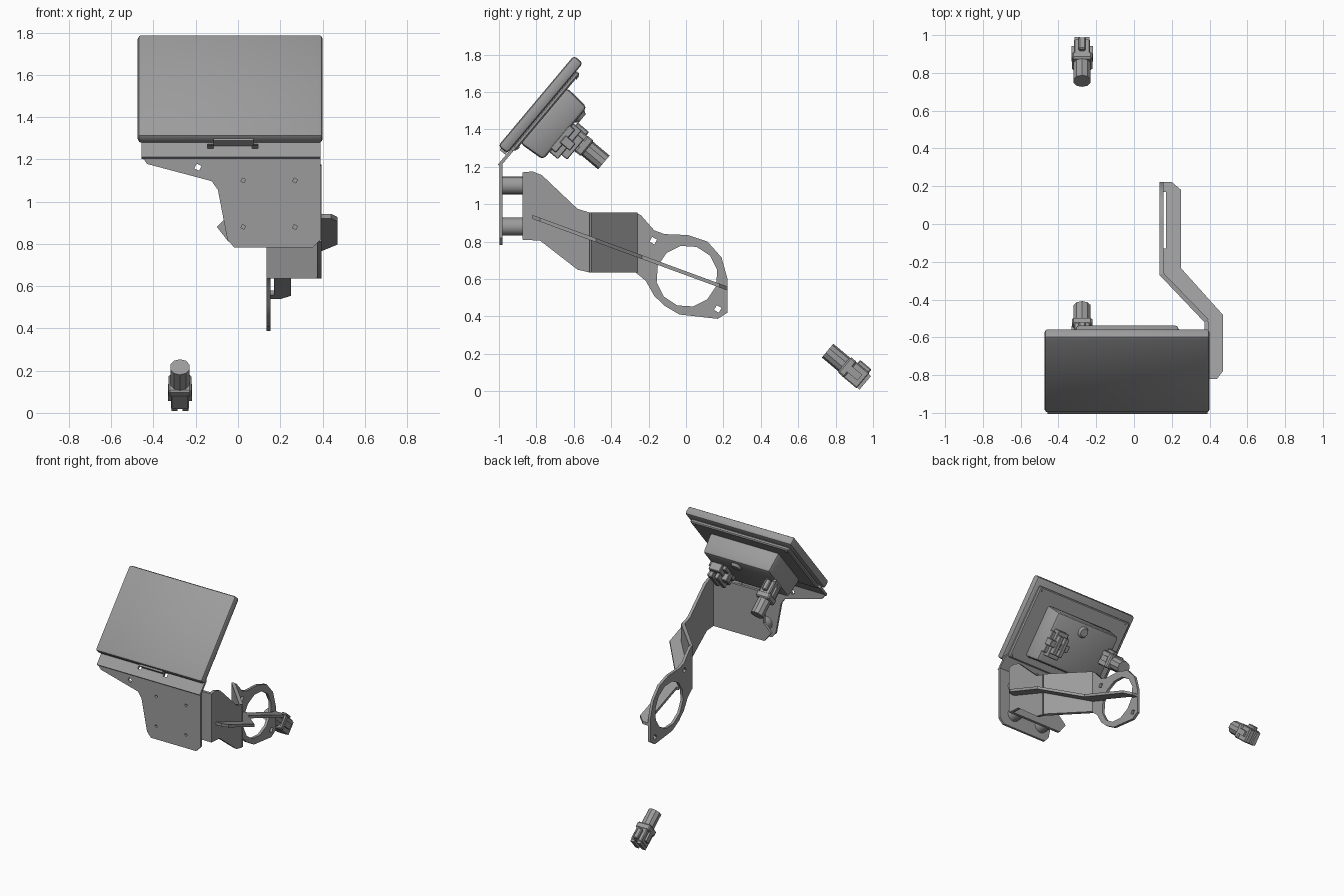
import bpy, bmesh, math
from mathutils import Vector, Matrix

if "Cube" in bpy.data.objects:
    bpy.data.objects.remove(bpy.data.objects["Cube"])

grey = bpy.data.materials.new("plain grey")
grey.use_nodes = True
COLOUR = (0.33, 0.33, 0.33, 1)
grey.diffuse_color = COLOUR
grey.node_tree.nodes["Principled BSDF"].inputs["Base Color"].default_value = COLOUR
parts = []


def frame(origin, a, b, c):
    """Matrix that maps local axes to the directions a, b and c."""
    m = Matrix((a, b, c)).transposed().to_4x4()
    m.translation = origin
    return m


def finish(name, bm, m):
    bmesh.ops.transform(bm, matrix=m, verts=bm.verts)
    bmesh.ops.recalc_face_normals(bm, faces=bm.faces)
    mesh = bpy.data.meshes.new(name)
    bm.to_mesh(mesh)
    bm.free()
    mesh.materials.append(grey)
    obj = bpy.data.objects.new(name, mesh)
    bpy.context.collection.objects.link(obj)
    parts.append(obj)
    return obj


def box(name, m, xr, yr, zr, bevel=0.0, taper=0.0, segments=2):
    bm = bmesh.new()
    bmesh.ops.create_cube(bm, size=1)
    for v in bm.verts:
        inset = taper if v.co.z > 0 else 0
        sx, sy = math.copysign(inset, v.co.x), math.copysign(inset, v.co.y)
        v.co = [r[0] + (c + 0.5) * (r[1] - r[0]) for r, c in zip((xr, yr, zr), v.co)]
        v.co.x -= sx
        v.co.y -= sy
    if bevel:
        bmesh.ops.bevel(bm, geom=bm.edges[:], offset=bevel, segments=segments,
                        profile=0.5, affect='EDGES')
    return finish(name, bm, m)


def rod(name, m, centre, radius, z0, z1, sides=12, tip=None):
    bm = bmesh.new()
    bmesh.ops.create_cone(bm, cap_ends=True, segments=sides, radius1=radius,
                          radius2=tip or radius, depth=z1 - z0,
                          matrix=Matrix.Translation((*centre, (z0 + z1) / 2)))
    return finish(name, bm, m)


def sheet(name, m, outline, thickness, holes=()):
    """Flat plate with holes, drawn in local xy and thickened along local z."""
    bm = bmesh.new()
    edges = []
    for loop in (outline, *holes):
        vs = [bm.verts.new((*p, 0)) for p in loop]
        edges += [bm.edges.new((vs[i - 1], vs[i])) for i in range(len(vs))]
    bmesh.ops.triangle_fill(bm, use_beauty=True, edges=edges, normal=(0, 0, 1))
    out = bmesh.ops.extrude_face_region(bm, geom=bm.faces[:])["geom"]
    bmesh.ops.translate(bm, vec=(0, 0, thickness),
                        verts=[e for e in out if isinstance(e, bmesh.types.BMVert)])
    return finish(name, bm, m)


def ring(cx, cy, r, sides=4, turn=0.3):
    steps = [turn + math.tau * i / sides for i in range(sides)]
    return [(cx + r * math.cos(t), cy + r * math.sin(t)) for t in steps]


X, Y, Z = Vector((1, 0, 0)), Vector((0, 1, 0)), Vector((0, 0, 1))
tilt = math.radians(50)
UP = Vector((0, math.cos(tilt), math.sin(tilt)))       # up along the screen
BACK = Vector((0, math.sin(tilt), -math.cos(tilt)))    # out of the screen's back
screen = frame((-0.037, -1.004, 1.312), X, UP, BACK)

# Display: front slab, rear plate, housing, knob and lower lip
box("display_slab", screen, (-0.438, 0.438), (0, 0.63), (0, 0.063), 0.018)
box("display_rear_plate", screen, (-0.405, 0.405), (0.035, 0.575), (0.06, 0.088), 0.008, segments=1)
box("display_housing", screen, (-0.285, 0.285), (0.085, 0.475), (0.08, 0.232), 0.022, 0.012)
rod("housing_knob", screen, (0.02, 0.4), 0.045, 0.225, 0.25, 16, 0.03)
box("display_lip", screen, (-0.08, 0.11), (-0.012, 0.03), (0.02, 0.06))
for sx in (-1, 1):
    for u in (0.06, 0.55):
        rod("rear_screw", screen, (sx * 0.375, u), 0.01, 0.085, 0.093, 8)

# Square socket on the housing
for name, xr, ur, nr in (
        ("socket_base", (0.13, 0.27), (0.17, 0.33), (0.22, 0.26)),
        ("socket_body", (0.155, 0.245), (0.15, 0.35), (0.23, 0.29)),
        ("socket_bar", (0.12, 0.28), (0.225, 0.275), (0.24, 0.31)),
        ("socket_post_low", (0.16, 0.19), (0.18, 0.32), (0.25, 0.33)),
        ("socket_post_high", (0.21, 0.24), (0.18, 0.32), (0.25, 0.33))):
    box(name, screen, xr, ur, nr, 0.004, segments=1)


# Cable plug, built from its cable end towards its mating end
def plug(prefix, m):
    rod(prefix + "_sleeve", m, (0, 0), 0.048, 0, 0.14, 10)
    box(prefix + "_collar", m, (-0.054, 0.054), (-0.054, 0.054), (0.115, 0.16), 0.008, segments=1)
    box(prefix + "_body", m, (-0.043, 0.043), (-0.055, 0.052), (0.14, 0.25), 0.006, segments=1)
    box(prefix + "_latch", m, (-0.018, 0.018), (0.045, 0.074), (0.165, 0.245), 0.006, segments=1)
    for s in (-1, 1):
        box(prefix + "_side_rib", m, sorted((s * 0.035, s * 0.057)), (-0.02, 0.02), (0.15, 0.225))
        box(prefix + "_prong", m, sorted((s * 0.012, s * 0.04)), (-0.05, 0.045), (0.24, 0.265))


cable_end = screen @ Vector((-0.238, 0.295, 0.49))
plug("fitted_plug", frame(cable_end, X, UP, -BACK))
plug("loose_plug", frame((-0.275, 0.757, 0.217), X, UP, BACK))

# Mounting bracket: upright plate and the tilted flange behind the display
upright = frame((0, -0.98, 0), X, Z, -Y)
bolts = [(x, z) for x in (0.025, 0.27) for z in (0.88, 1.10)]
sheet("bracket_plate", upright,
      [(-0.457, 1.215), (-0.43, 1.178), (-0.125, 1.097), (-0.095, 1.055), (-0.05, 0.82),
       (-0.017, 0.782), (0.353, 0.782), (0.39, 0.82), (0.39, 1.215)], 0.017,
      [ring(x, z, 0.012) for x, z in bolts] + [ring(-0.19, 1.163, 0.018)])
flange = frame((0, -1.004, 1.312), X, UP, BACK)
flange.translation += BACK * 0.063
sheet("bracket_flange", flange,
      [(-0.457, -0.078), (0.39, -0.078), (0.39, 0.03), (0.36, 0.06), (-0.43, 0.06), (-0.457, 0.03)],
      0.017, [ring(x, -0.012, 0.02, 4, math.pi / 4) for x in (-0.13, 0.08)])

# Standoffs between the bracket and the arm
for x, z in bolts:
    rod("standoff", frame((x, -0.98, z), X, -Z, Y), (0, 0), 0.048, 0, 0.108, 16)

# Folded arm: mounting foot, front web, slanted web and clamp ring
sheet("arm_foot", frame((0, -0.855, 0), X, Z, -Y),
      [(0.39, 1.17), (0, 1.17), (-0.04, 1.13), (-0.04, 0.94), (-0.1, 0.88), (-0.045, 0.81), (0.39, 0.81)],
      0.02)
sheet("arm_front_web", frame((0.373, 0, 0), Y, Z, X),
      [(-0.515, 0.955), (-0.58, 0.975), (-0.77, 1.155), (-0.82, 1.175), (-0.875, 1.17),
       (-0.875, 0.81), (-0.78, 0.805), (-0.58, 0.65), (-0.515, 0.635)], 0.022)
sheet("arm_slanted_web", frame((0, 0, 0.635), X, Y, Z),
      [(0.135, -0.27), (0.157, -0.26), (0.395, -0.505), (0.373, -0.52)], 0.32)
sheet("arm_clamp_ring", frame((0.135, 0, 0), Y, Z, X),
      [(-0.27, 0.955), (-0.24, 0.94), (-0.17, 0.86), (-0.115, 0.84), (0.01, 0.835), (0.115, 0.8),
       (0.19, 0.715), (0.222, 0.6), (0.222, 0.42), (0.17, 0.387), (-0.035, 0.41), (-0.115, 0.457),
       (-0.17, 0.51), (-0.215, 0.59), (-0.27, 0.635)], 0.02,
      [ring(0.005, 0.615, 0.165, 12, 0.2), ring(-0.175, 0.805, 0.021), ring(0.17, 0.44, 0.021)])

# Stiffening rib that runs down the outside of the arm
sheet("arm_rib", frame((0, 0, 0.62), X, Vector((0, 1, -0.367)), Z),
      [(0.153, 0.222), (0.2, 0.222), (0.25, 0.18), (0.25, -0.235), (0.47, -0.48), (0.47, -0.78),
       (0.44, -0.82), (0.39, -0.82), (0.39, -0.505), (0.153, -0.26),
       (0.153, -0.13), (0.17, -0.13), (0.17, 0.17), (0.153, 0.17)], 0.021)

# Smooth the rounded edges while keeping folds crisp
bpy.ops.object.select_all(action='DESELECT')
for obj in parts:
    obj.select_set(True)
bpy.context.view_layer.objects.active = parts[0]
bpy.ops.object.shade_smooth_by_angle(angle=math.radians(32))
